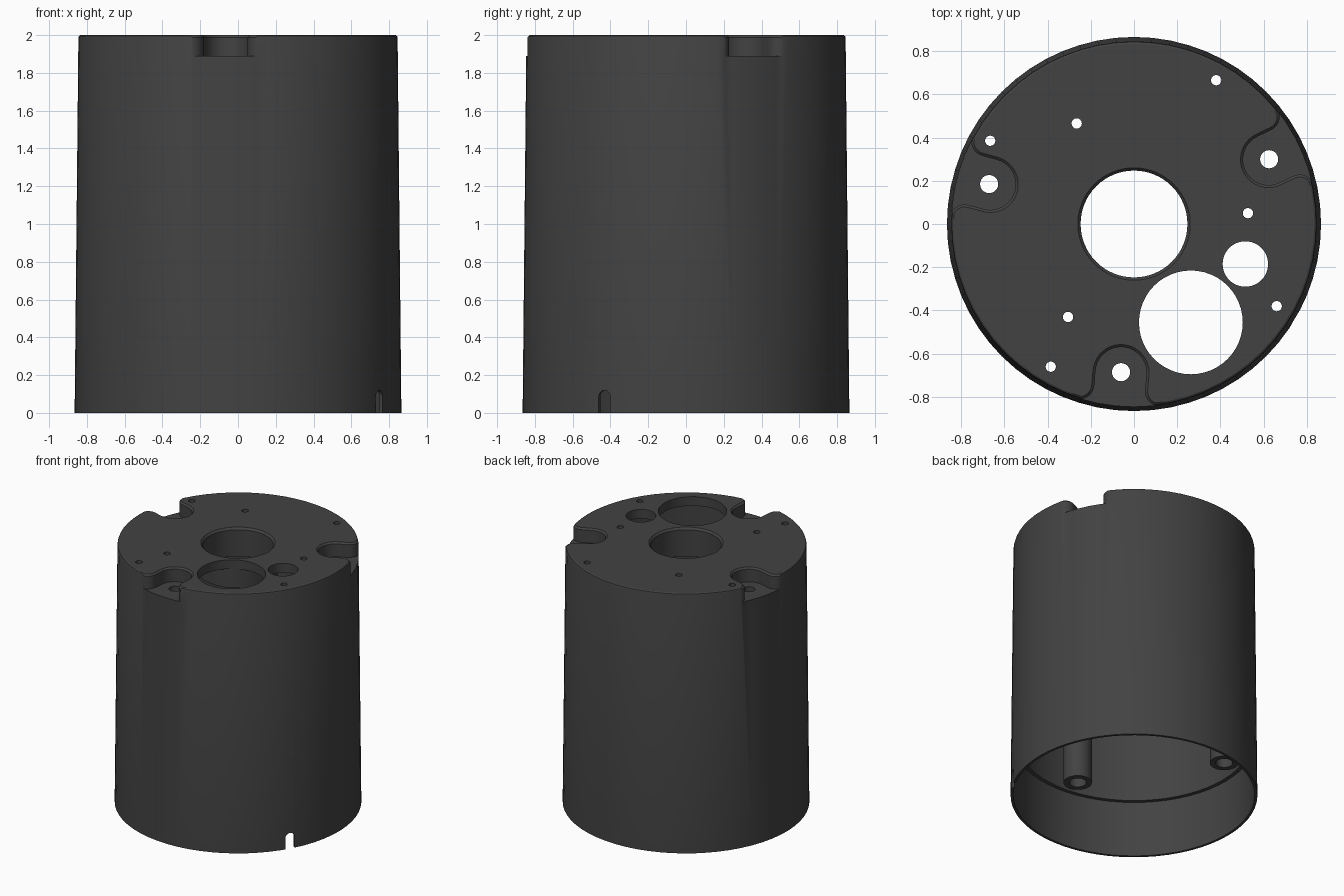
import bpy, bmesh, math
from mathutils import Matrix, Vector

if "Cube" in bpy.data.objects:
    bpy.data.objects.remove(bpy.data.objects["Cube"])

SEG = 64
grey = bpy.data.materials.new("dark grey")
grey.use_nodes = True
COL = (0.055, 0.055, 0.055, 1)
grey.diffuse_color = COL
grey.node_tree.nodes["Principled BSDF"].inputs["Base Color"].default_value = COL


def make(name, bm):
    bmesh.ops.recalc_face_normals(bm, faces=bm.faces)
    mesh = bpy.data.meshes.new(name)
    bm.to_mesh(mesh)
    bm.free()
    mesh.materials.append(grey)
    ob = bpy.data.objects.new(name, mesh)
    bpy.context.collection.objects.link(ob)
    return ob


def lathe(name, profile, n=SEG):
    """Revolve a closed (radius, height) loop into a ring."""
    bm = bmesh.new()
    rings = [[bm.verts.new((r * math.cos(2 * math.pi * i / n), r * math.sin(2 * math.pi * i / n), z))
              for r, z in profile] for i in range(n)]
    m = len(profile)
    for i in range(n):
        a, b = rings[i], rings[(i + 1) % n]
        for j in range(m):
            k = (j + 1) % m
            bm.faces.new((a[j], b[j], b[k], a[k]))
    return make(name, bm)


def loft(name, layers, angle=0.0):
    """Stack outlines [(points, z)] into a capped solid turned about z."""
    bm = bmesh.new()
    rows = [[bm.verts.new((x, y, z)) for x, y in pts] for pts, z in layers]
    n = len(rows[0])
    for a, b in zip(rows, rows[1:]):
        for i in range(n):
            k = (i + 1) % n
            bm.faces.new((a[i], a[k], b[k], b[i]))
    bm.faces.new(rows[0])
    bm.faces.new(rows[-1])
    bm.transform(Matrix.Rotation(angle, 4, "Z"))
    return make(name, bm)


def circle(x, y, r, n):
    return [(x + r * math.cos(2 * math.pi * i / n), y + r * math.sin(2 * math.pi * i / n)) for i in range(n)]


def rod(name, x, y, r, z0, z1, n=32):
    return loft(name, [(circle(x, y, r, n), z0), (circle(x, y, r, n), z1)])


def combine(body, part, operation):
    """Apply a boolean, then discard the tool object."""
    part.hide_render = True
    mod = body.modifiers.new("cut", "BOOLEAN")
    mod.operation = operation
    mod.solver = "EXACT"
    mod.object = part
    bpy.context.view_layer.objects.active = body
    bpy.ops.object.modifier_apply(modifier=mod.name)
    bpy.data.objects.remove(part)


def notch_outline(off, outer):
    """U-shaped bay along +x with flared mouth; off grows it."""
    half = []
    r, f = 0.118 + off, 0.07 - off
    for i in range(11):
        t = math.pi - i * math.pi / 20
        half.append((0.69 + r * math.cos(t), r * math.sin(t)))
    for i in range(9):
        t = -math.pi / 2 + i * math.pi / 16
        half.append((0.76 + f * math.cos(t), 0.188 + f * math.sin(t)))
    half.append((outer, 0.188 if outer > 0.9 else 0.1))
    return half + [(x, -y) for x, y in reversed(half[1:])]


# Tapered shell, top plate and central collar in one turned section
housing = lathe("housing", [
    (0.865, 0), (0.845, 1.985), (0.842, 1.995), (0.834, 2.0),
    (0.260, 2.0), (0.247, 1.985), (0.247, 1.78), (0.282, 1.78), (0.282, 1.93),
    (0.812, 1.93), (0.815, 0.43), (0.843, 0.43), (0.846, 0)])

# Three screw bays: backing block, long post, open notch and stepped bore
for deg, dist in ((265.0, 0.688), (25.6, 0.693), (164.6, 0.695)):
    a = math.radians(deg)
    x, y = dist * math.cos(a), dist * math.sin(a)
    block = notch_outline(0.03, 0.825)
    combine(housing, loft("bay_block", [(block, 1.83), (block, 1.96)], a), "UNION")
    combine(housing, rod("screw_post", x, y, 0.1, 0.43, 1.86), "UNION")
    inner, flare = notch_outline(0, 1.0), notch_outline(0.012, 1.0)
    combine(housing, loft("bay_cutter", [(inner, 1.89), (inner, 1.988), (flare, 2.0), (flare, 2.1)], a),
            "DIFFERENCE")
    combine(housing, rod("bore", x, y, 0.042, 0.3, 1.95, 24), "DIFFERENCE")
    combine(housing, rod("counterbore", x, y, 0.06, 0.3, 0.6, 24), "DIFFERENCE")

# Openings through the top plate
holes = [(0.263, -0.455, 0.24), (0.515, -0.185, 0.105)]
holes += [(px, py, 0.024) for px, py in (
    (0.38, 0.665), (-0.665, 0.385), (0.66, -0.38), (-0.385, -0.66),
    (-0.265, 0.465), (0.527, 0.05), (-0.305, -0.43))]
for x, y, r in holes:
    combine(housing, rod("hole", x, y, r, 1.7, 2.1, 48 if r > 0.1 else 16), "DIFFERENCE")

# Round-topped cable slot in the lower rim
w, top = 0.036, 0.12
arch = [(-w, -0.1)] + [(-w * math.cos(i * math.pi / 12), top - w + w * math.sin(i * math.pi / 12))
                       for i in range(13)] + [(w, -0.1)]
slot = loft("slot", [(arch, 0.78), (arch, 0.95)])
frame = Matrix(((0, 0, 1, 0), (1, 0, 0, 0), (0, 1, 0, 0), (0, 0, 0, 1)))
slot.data.transform(Matrix.Rotation(math.radians(-30), 4, "Z") @ frame)
combine(housing, slot, "DIFFERENCE")

# Smooth walls with crisp edges
bpy.ops.object.select_all(action="DESELECT")
housing.select_set(True)
bpy.context.view_layer.objects.active = housing
bpy.ops.object.shade_smooth_by_angle(angle=math.radians(30))
